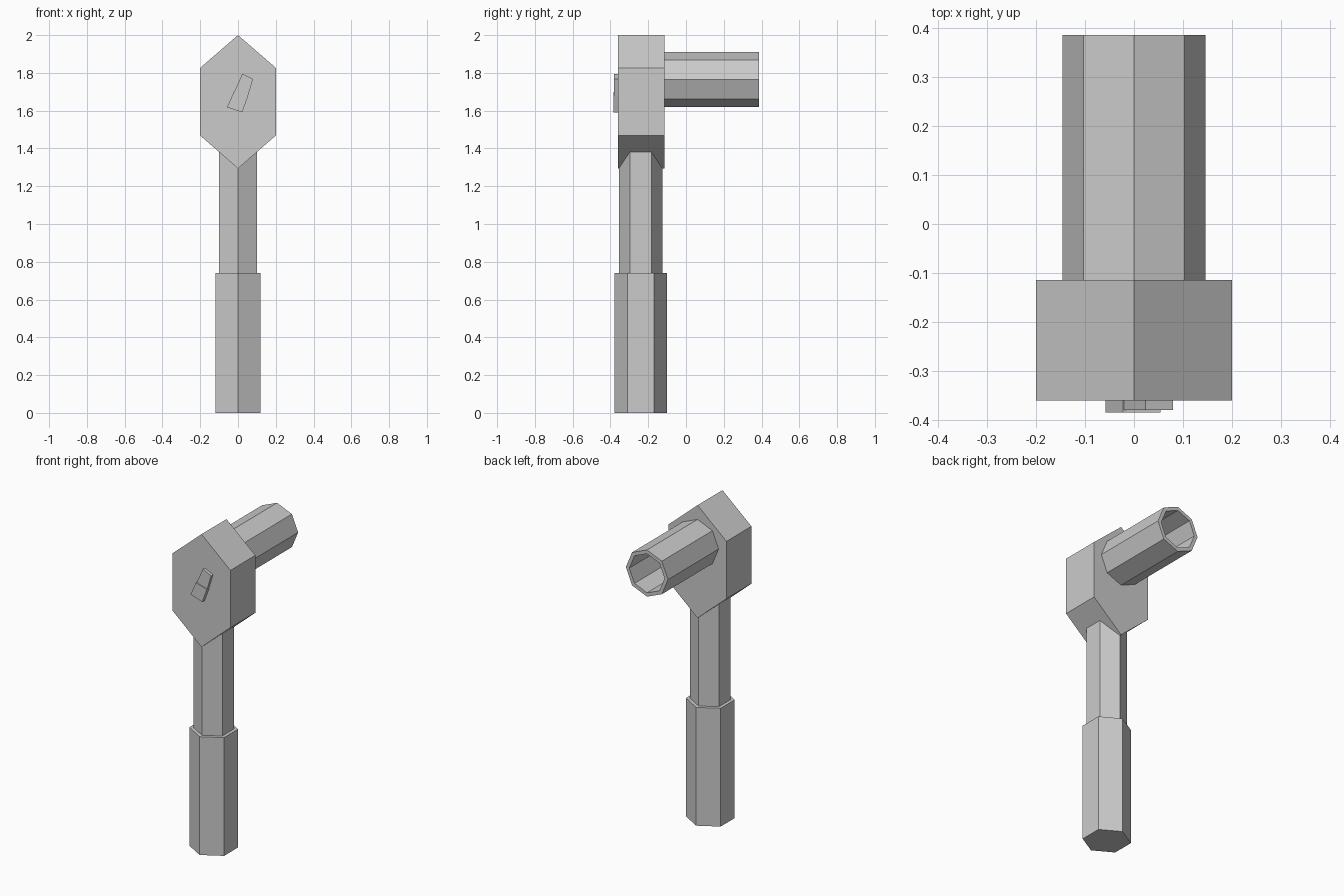
import bpy, bmesh
from math import cos, sin, pi

if "Cube" in bpy.data.objects:
    bpy.data.objects.remove(bpy.data.objects["Cube"])


def loft(name, rings):
    """Join equal-length vertex rings with quads and cap both ends."""
    bm = bmesh.new()
    loops = [[bm.verts.new(p) for p in ring] for ring in rings]
    n = len(loops[0])
    for a, b in zip(loops, loops[1:]):
        for i in range(n):
            j = (i + 1) % n
            bm.faces.new((a[i], a[j], b[j], b[i]))
    bm.faces.new(loops[0])
    bm.faces.new(loops[-1])
    bmesh.ops.recalc_face_normals(bm, faces=bm.faces)
    mesh = bpy.data.meshes.new(name)
    bm.to_mesh(mesh)
    bm.free()
    obj = bpy.data.objects.new(name, mesh)
    bpy.context.collection.objects.link(obj)
    return obj


def circle(r, n, start=0.0):
    return [(r * cos(start + 2 * pi * i / n), r * sin(start + 2 * pi * i / n)) for i in range(n)]


def upright(name, r, z0, z1, y=-0.24):
    pts = circle(r, 6, pi / 2)
    return loft(name, [[(a, y + b, z) for a, b in pts] for z in (z0, z1)])


def slab(name, pts, y0, y1):
    return loft(name, [[(x, y, z) for x, z in pts] for y in (y0, y1)])


# Handle: thick hexagonal grip and thinner shaft running into the head
upright("grip", 0.139, 0.0, 0.74)
upright("shaft", 0.1155, 0.74, 1.42)

# Elongated hexagonal head
slab("head", [(0, 2.0), (0.2, 1.827), (0.2, 1.468), (0, 1.294), (-0.2, 1.468), (-0.2, 1.827)],
     -0.361, -0.114)

# Hollow octagonal socket: outside wall, rim, inside wall, floor
loft("socket", [[(x, y, 1.765 + z) for x, z in circle(r, 8)]
                for r, y in ((0.146, -0.114), (0.146, 0.386), (0.122, 0.386), (0.122, -0.11))])

# Tilted direction lever on the front, a wide foot and a narrow tip
slab("lever_foot", [(-0.058, 1.618), (0.022, 1.591), (0.054, 1.678), (-0.022, 1.7)], -0.385, -0.355)
slab("lever_tip", [(-0.022, 1.695), (0.05, 1.67), (0.08, 1.768), (0.023, 1.795)], -0.38, -0.355)
